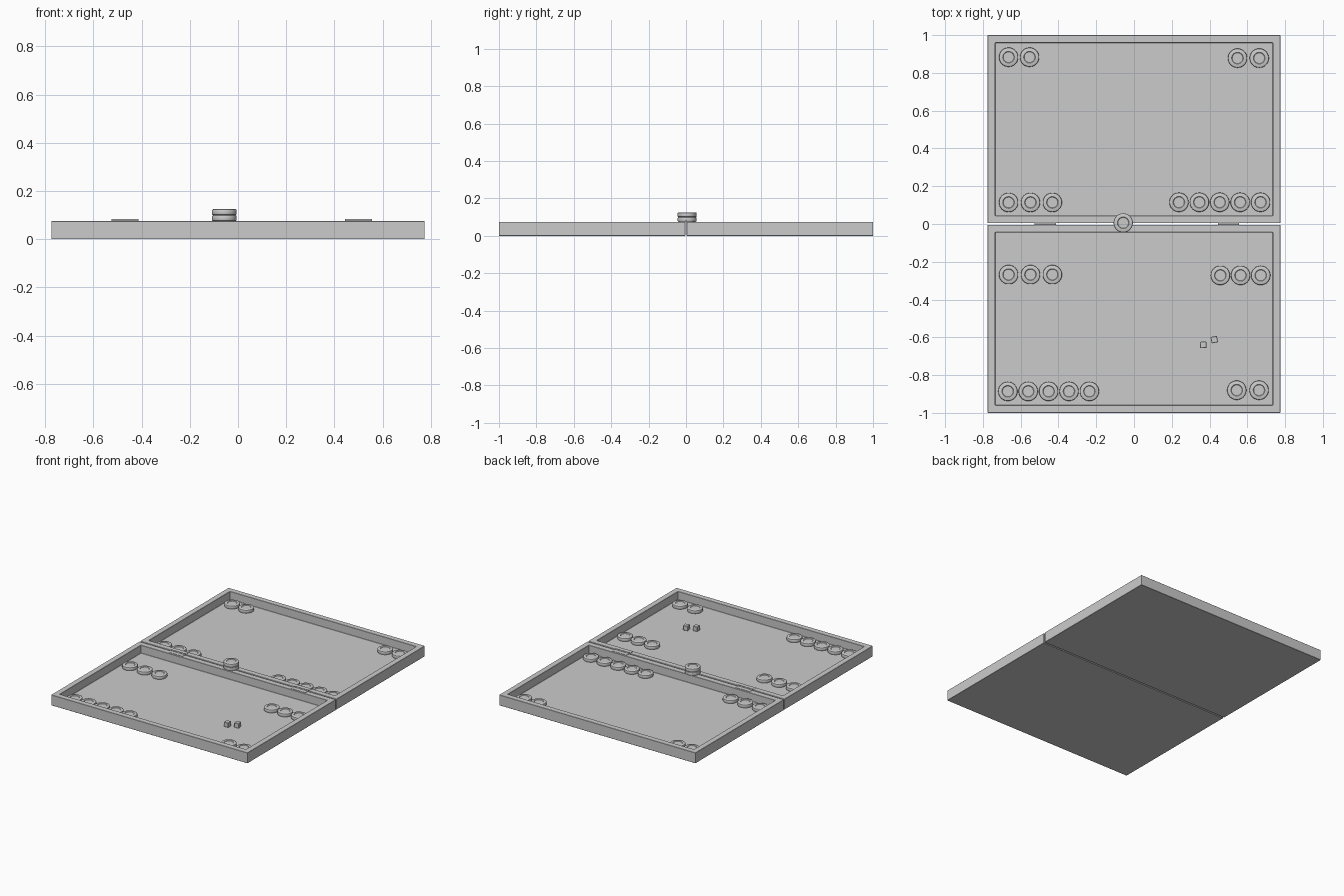
import bpy, bmesh, math
from mathutils import Matrix

if "Cube" in bpy.data.objects:
    bpy.data.objects.remove(bpy.data.objects["Cube"], do_unlink=True)

grey = bpy.data.materials.new("plain_grey")
grey.use_nodes = True
grey.diffuse_color = (0.6, 0.6, 0.6, 1)
grey.node_tree.nodes["Principled BSDF"].inputs["Base Color"].default_value = (0.6, 0.6, 0.6, 1)

HALF_W, WALL, TOP, FLOOR, GAP = 0.775, 0.04, 0.075, 0.018, 0.004
RADIUS, THICK = 0.051, 0.025


def finish(name, bm):
    bmesh.ops.recalc_face_normals(bm, faces=bm.faces)
    mesh = bpy.data.meshes.new(name)
    bm.to_mesh(mesh)
    bm.free()
    mesh.materials.append(grey)
    ob = bpy.data.objects.new(name, mesh)
    bpy.context.collection.objects.link(ob)
    return ob


def add_box(bm, x, y, z, sx, sy, sz):
    m = Matrix.Translation((x, y, z)) @ Matrix.Diagonal((sx, sy, sz, 1))
    return bmesh.ops.create_cube(bm, size=1, matrix=m)["verts"]


# Two open trays: a solid block with its top face inset and pushed down
def tray(name, side):
    bm = bmesh.new()
    add_box(bm, 0, side * (1 + GAP) / 2, TOP / 2, 2 * HALF_W, 1 - GAP, TOP)
    bm.normal_update()
    top = max(bm.faces, key=lambda f: f.calc_center_median().z)
    bmesh.ops.inset_region(bm, faces=[top], thickness=WALL, use_even_offset=True)
    floor = bmesh.ops.extrude_face_region(bm, geom=[top])["geom"]
    bmesh.ops.delete(bm, geom=[top], context="FACES_ONLY")
    for v in floor:
        if isinstance(v, bmesh.types.BMVert):
            v.co.z = FLOOR
    ob = finish(name, bm)
    bev = ob.modifiers.new("soft_edges", "BEVEL")
    bev.width, bev.segments = 0.0015, 1


tray("front_tray", -1)
tray("back_tray", 1)


# Hinges: two thin leaves and a barrel
for name, x in (("right_hinge", -0.47), ("left_hinge", 0.5)):
    bm = bmesh.new()
    for side in (-1, 1):
        add_box(bm, x, side * 0.019, TOP + 0.001, 0.112, 0.03, 0.002)
    m = Matrix.Translation((x, 0, TOP + 0.003)) @ Matrix.Rotation(math.pi / 2, 4, "Y")
    bmesh.ops.create_cone(bm, cap_ends=True, segments=12, radius1=0.005,
                          radius2=0.005, depth=0.112, matrix=m)
    finish(name, bm)


# Checker: lathed disc with rounded rim and a shallow dish on both faces
def checker_mesh():
    r, t = RADIUS, THICK
    half = [(0.0, t - 0.003), (0.028, t - 0.003), (0.031, t), (r - 0.005, t),
            (r - 0.0015, t - 0.002), (r, t - 0.006)]
    profile = half + [(a, t - z) for a, z in reversed(half)]
    bm = bmesh.new()
    verts = [bm.verts.new((a, 0, z)) for a, z in profile]
    edges = [bm.edges.new(pair) for pair in zip(verts, verts[1:])]
    bmesh.ops.spin(bm, geom=verts + edges, cent=(0, 0, 0), axis=(0, 0, 1),
                   angle=2 * math.pi, steps=32, use_merge=True)
    bmesh.ops.remove_doubles(bm, verts=bm.verts, dist=1e-5)
    ob = finish("bar_checker_lower", bm)
    bpy.context.view_layer.objects.active = ob
    ob.select_set(True)
    bpy.ops.object.shade_smooth_by_angle(angle=math.radians(35))
    return ob


first = checker_mesh()
first.location = (-0.057, 0.006, TOP)


def place(name, x, y, z):
    ob = bpy.data.objects.new(name, first.data)
    ob.location = (x, y, z)
    bpy.context.collection.objects.link(ob)


place("bar_checker_upper", -0.057, 0.006, TOP + THICK)

# Rows on the board: first x, spacing, count, y
rows = {
    "back_outer_right": (-0.664, 0.111, 2, 0.883),
    "back_outer_left": (0.548, 0.115, 2, 0.878),
    "back_inner_right": (-0.664, 0.116, 3, 0.114),
    "back_inner_left": (0.238, 0.108, 5, 0.115),
    "front_inner_right": (-0.664, 0.116, 3, -0.268),
    "front_inner_left": (0.457, 0.107, 3, -0.272),
    "front_outer_right": (-0.668, 0.108, 5, -0.886),
    "front_outer_left": (0.544, 0.118, 2, -0.88),
}
for row, (x, step, count, y) in rows.items():
    for i in range(count):
        place(f"{row}_checker_{i + 1}", x + i * step, y, FLOOR)

# Dice
for name, x, y, turn in (("die_one", 0.366, -0.64, 2), ("die_two", 0.425, -0.612, 12)):
    bm = bmesh.new()
    add_box(bm, 0, 0, 0, 0.034, 0.034, 0.034)
    bmesh.ops.bevel(bm, geom=bm.edges[:], offset=0.002, segments=1, affect="EDGES")
    die = finish(name, bm)
    die.location = (x, y, FLOOR + 0.017)
    die.rotation_euler.z = math.radians(turn)
